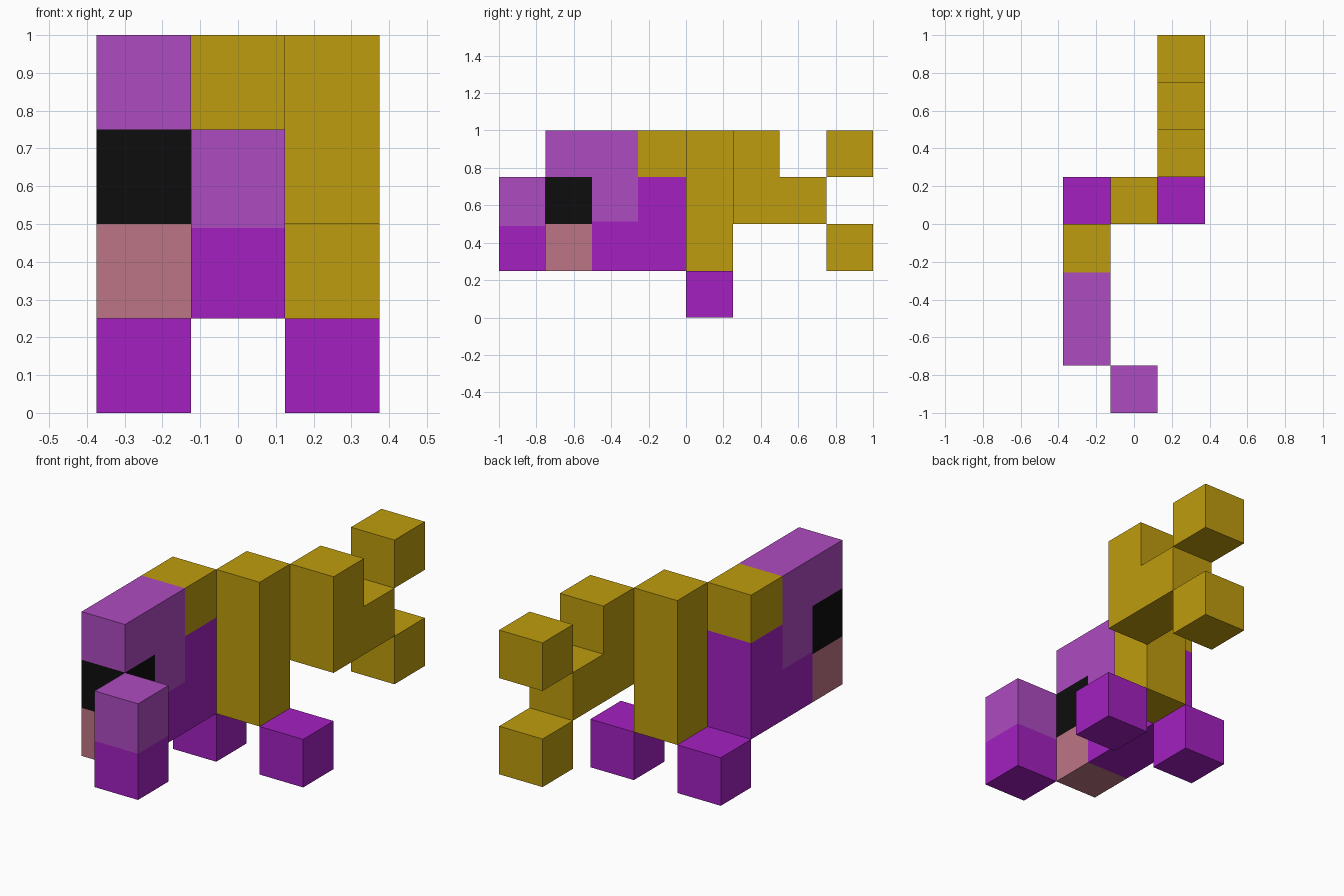
import bpy
import bmesh
from mathutils import Vector

cube = bpy.data.objects.get("Cube")
if cube:
    bpy.data.objects.remove(cube, do_unlink=True)


def linear(c):
    c /= 255
    return c / 12.92 if c <= 0.04045 else ((c + 0.055) / 1.055) ** 2.4


def material(name, rgb):
    m = bpy.data.materials.new(name)
    col = (*[linear(c) for c in rgb], 1)
    m.diffuse_color = col
    m.use_nodes = True
    bsdf = next(n for n in m.node_tree.nodes if n.type == 'BSDF_PRINCIPLED')
    bsdf.inputs["Base Color"].default_value = col
    bsdf.inputs["Roughness"].default_value = 0.8
    return m


OCHRE, PURPLE, LILAC, PINK, BLACK = range(5)
MATS = [material("ochre", (191, 156, 14)),
        material("purple", (163, 32, 193)),
        material("lilac", (174, 75, 192)),
        material("dusty pink", (190, 117, 133)),
        material("black", (13, 13, 13))]

U = 0.25                                     # block size
RIGHT, MIDDLE, LEFT = -0.375, -0.125, 0.125  # lower x of each block column


def prism(name, x, profile, rule, y_cuts=(), z_cuts=()):
    """Extrude a (y, z) profile one block along x, cut it and colour faces by rule(y, z)."""
    bm = bmesh.new()
    base = bm.faces.new([bm.verts.new((x, y, z)) for y, z in profile])
    ext = bmesh.ops.extrude_face_region(bm, geom=[base])["geom"]
    bmesh.ops.translate(bm, vec=(U, 0, 0),
                        verts=[v for v in ext if isinstance(v, bmesh.types.BMVert)])
    for axis, cuts in ((1, y_cuts), (2, z_cuts)):
        for c in cuts:
            co, no = Vector(), Vector()
            co[axis], no[axis] = c, 1
            bmesh.ops.bisect_plane(bm, geom=bm.verts[:] + bm.edges[:] + bm.faces[:],
                                   plane_co=co, plane_no=no)
    bmesh.ops.recalc_face_normals(bm, faces=bm.faces[:])
    for f in bm.faces:
        c = f.calc_center_median()
        f.material_index = rule(c.y, c.z)
    me = bpy.data.meshes.new(name)
    bm.to_mesh(me)
    bm.free()
    for m in MATS:
        me.materials.append(m)
    ob = bpy.data.objects.new(name, me)
    bpy.context.collection.objects.link(ob)
    return ob


def rect(y0, y1, z0, z1):
    return [(y0, z0), (y1, z0), (y1, z1), (y0, z1)]


def ochre(y, z):
    return OCHRE


def purple(y, z):
    return PURPLE


def head_rule(y, z):
    if y < -0.503:                           # face: chin, eye band, brow
        return PINK if z < 0.5 else BLACK if z < 0.75 else LILAC
    if y < -0.257:                           # cheek
        return PURPLE if z < 0.513 else LILAC
    return PURPLE if z < 0.75 else OCHRE     # neck


# Head and snout
prism("head", RIGHT, rect(-0.75, 0, 0.25, 1), head_rule,
      (-0.503, -0.257), (0.5, 0.513, 0.75))
prism("snout", MIDDLE, rect(-1, -0.75, 0.25, 0.75),
      lambda y, z: PURPLE if z < 0.49 else LILAC, (), (0.49,))

# Body and feet
prism("body", MIDDLE, rect(0, 0.25, 0.25, 1), ochre)
for side, x in (("right", RIGHT), ("left", LEFT)):
    prism(side + "_foot", x, rect(0, 0.25, 0, 0.25), purple)

# Stepped tail with two tip blocks
prism("tail", LEFT, [(0.25, 0.5), (0.75, 0.5), (0.75, 0.75),
                     (0.5, 0.75), (0.5, 1), (0.25, 1)], ochre)
prism("upper_tail_tip", LEFT, rect(0.75, 1, 0.75, 1), ochre)
prism("lower_tail_tip", LEFT, rect(0.75, 1, 0.25, 0.5), ochre)
